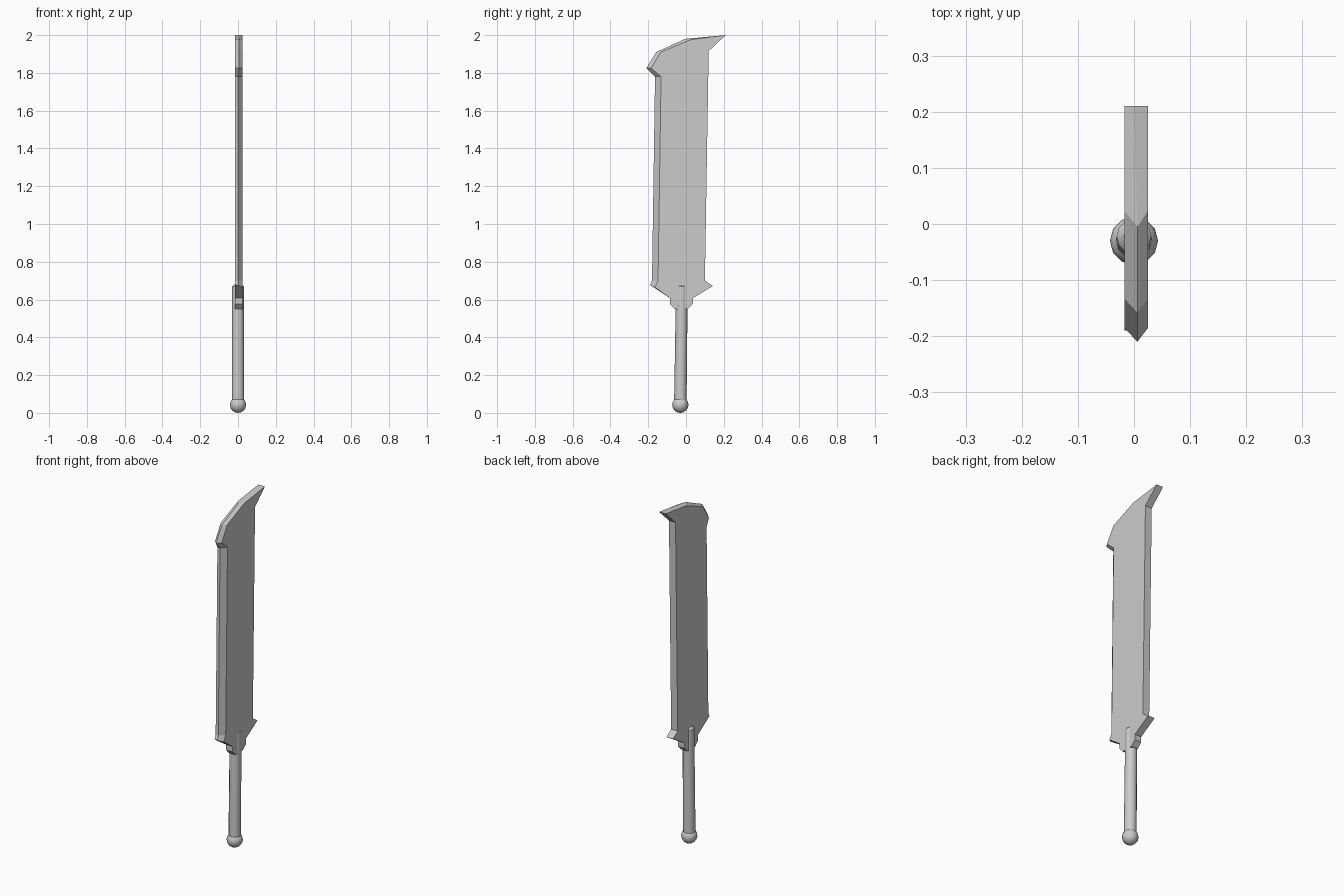
import bpy, bmesh, math
from mathutils import Vector

cube = bpy.data.objects.get("Cube")
if cube:
    bpy.data.objects.remove(cube)

steel = bpy.data.materials.new("light_grey")
steel.use_nodes = True
GREY = (0.6, 0.6, 0.6, 1)
steel.diffuse_color = GREY
steel.node_tree.nodes["Principled BSDF"].inputs["Base Color"].default_value = GREY


def add_object(name, bm):
    bmesh.ops.recalc_face_normals(bm, faces=bm.faces[:])
    mesh = bpy.data.meshes.new(name)
    bm.to_mesh(mesh)
    bm.free()
    mesh.materials.append(steel)
    ob = bpy.data.objects.new(name, mesh)
    bpy.context.collection.objects.link(ob)
    return ob


def smooth(ob, degrees):
    bpy.ops.object.select_all(action='DESELECT')
    ob.select_set(True)
    bpy.context.view_layer.objects.active = ob
    bpy.ops.object.shade_smooth_by_angle(angle=math.radians(degrees))


# Blade outline: ridge point (y, z), then its (y, z) inset on the left and right cheeks
FLAT = (0, 0)
SLANT = (0.032, 0)
HOOK = (0.025, 0)
TOP = (0.028, -0.005)
outline = [
    ((0.21, 2.0), FLAT, FLAT),
    ((0.12, 1.915), FLAT, FLAT),
    ((0.10, 0.70), FLAT, FLAT),
    ((0.143, 0.672), FLAT, FLAT),
    ((0.037, 0.608), FLAT, FLAT),
    ((0.037, 0.577), FLAT, FLAT),
    ((0.01, 0.55), FLAT, FLAT),
    ((-0.06, 0.55), FLAT, FLAT),
    ((-0.085, 0.577), FLAT, FLAT),
    ((-0.085, 0.608), FLAT, FLAT),
    ((-0.19, 0.677), FLAT, (0.025, -0.012)),
    ((-0.18, 0.70), FLAT, SLANT),
    ((-0.164, 1.78), FLAT, SLANT),
    ((-0.21, 1.825), HOOK, HOOK),
    ((-0.158, 1.91), HOOK, HOOK),
    ((-0.005, 1.98), TOP, TOP),
]
bm = bmesh.new()
left, ridge, right = [], [], []
for (y, z), a, b in outline:
    ridge_x = 0.006 if a != FLAT else 0.0
    left.append(bm.verts.new((-0.017, y + a[0], z + a[1])))
    ridge.append(bm.verts.new((ridge_x, y, z)))
    right.append(bm.verts.new((0.025, y + b[0], z + b[1])))
bm.faces.new(left)
bm.faces.new(right[::-1])
for near, far in ((left, ridge), (ridge, right)):
    for i in range(len(outline)):
        j = (i + 1) % len(outline)
        bm.faces.new((near[i], near[j], far[j], far[i]))
add_object("blade", bm)

# Grip: round bar with a slightly domed top that straddles the blade root
bm = bmesh.new()
rings = []
SIDES = 12
for z, radius, y in ((0.05, 0.033, -0.03), (0.668, 0.031, -0.022), (0.682, 0.018, -0.022)):
    ring = []
    for i in range(SIDES):
        t = math.tau * i / SIDES
        ring.append(bm.verts.new((radius * math.cos(t), y + radius * math.sin(t), z)))
    rings.append(ring)
for low, high in zip(rings, rings[1:]):
    for i in range(SIDES):
        j = (i + 1) % SIDES
        bm.faces.new((low[i], low[j], high[j], high[i]))
bm.faces.new(rings[0][::-1])
bm.faces.new(rings[-1])
smooth(add_object("grip", bm), 35)

# Pommel ball
bm = bmesh.new()
bmesh.ops.create_uvsphere(bm, u_segments=12, v_segments=8, radius=0.043)
bmesh.ops.translate(bm, verts=bm.verts[:], vec=Vector((0, -0.03, 0.043)))
smooth(add_object("pommel", bm), 35)
